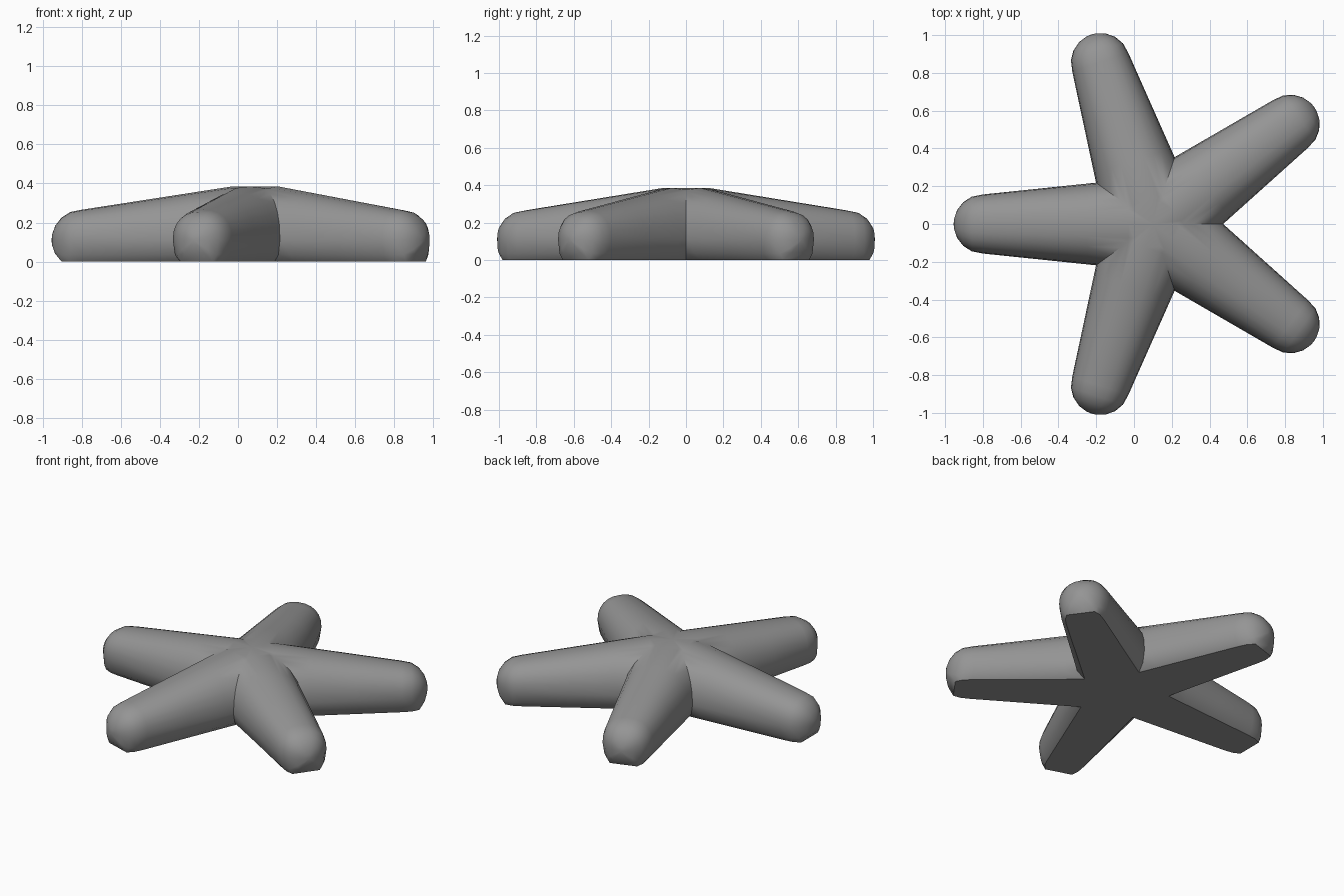
import bpy, bmesh
from math import sin, cos, radians, pi
from mathutils import Vector, Matrix

if "Cube" in bpy.data.objects:
    bpy.data.objects.remove(bpy.data.objects["Cube"])

ARMS = 5
AXIS_Z = 0.11      # height of the widest line of an arm
CAP_START, CAP_LENGTH = 0.90, 0.155
CENTRE = Vector((0.1, 0, 0))

grey = bpy.data.materials.new("grey")
grey.use_nodes = True
colour = (0.3, 0.3, 0.3, 1)
grey.diffuse_color = colour
grey.node_tree.nodes["Principled BSDF"].inputs["Base Color"].default_value = colour


def section(r, scale=1.0):
    """Domed cross-section with a flat underside, at distance r along an arm."""
    base = min(r, CAP_START)
    w = (0.25 - 0.104 * base) * scale
    h = (0.385 - 0.155 * max(0, base - 0.13) - AXIS_Z) * scale
    low = AXIS_Z * min(1, 1.35 * scale)
    half = [(0.74, -1), (0.92, -0.68)]
    points = [(w * a, AXIS_Z + low * b) for a, b in half]
    for i in range(13):
        t = pi * i / 12
        c, s = cos(t), sin(t)
        y = w * abs(c) ** 0.87 * (1 if c >= 0 else -1)
        points.append((y, AXIS_Z + h * max(0, s) ** 0.87))
    points += [(-w * a, AXIS_Z + low * b) for a, b in reversed(half)]
    return [Vector((r, y, z)) for y, z in points]


# One arm, lofted from its base to a rounded tip
bm = bmesh.new()
stations = [(r, 1.0) for r in (-0.1, 0.13, 0.35, 0.62)]
for angle in (0, 22, 42, 62, 80):
    a = radians(angle)
    stations.append((CAP_START + CAP_LENGTH * sin(a), cos(a)))
rings = [[bm.verts.new(p) for p in section(r, s)] for r, s in stations]
for one, two in zip(rings, rings[1:]):
    for i in range(len(one)):
        j = (i + 1) % len(one)
        bm.faces.new((one[i], two[i], two[j], one[j]))
tip = bm.verts.new((CAP_START + CAP_LENGTH, 0, AXIS_Z))
last = rings[-1]
for i in range(len(last)):
    bm.faces.new((last[i], tip, last[(i + 1) % len(last)]))

# Trim the arm to its wedge so neighbouring arms meet in a clean valley
for side in (1, -1):
    a = radians(36)
    bmesh.ops.bisect_plane(bm, geom=bm.verts[:] + bm.edges[:] + bm.faces[:],
                           plane_co=(0, 0, 0), plane_no=(-sin(a), side * cos(a), 0),
                           clear_outer=True)

# Repeat the arm around the centre and weld the seams
wedge = bm.verts[:] + bm.edges[:] + bm.faces[:]
for k in range(1, ARMS):
    copy = bmesh.ops.duplicate(bm, geom=wedge)["geom"]
    verts = [v for v in copy if isinstance(v, bmesh.types.BMVert)]
    bmesh.ops.rotate(bm, verts=verts, cent=(0, 0, 0),
                     matrix=Matrix.Rotation(2 * pi * k / ARMS, 3, "Z"))
bmesh.ops.rotate(bm, verts=bm.verts[:], cent=(0, 0, 0), matrix=Matrix.Rotation(pi, 3, "Z"))
bmesh.ops.translate(bm, verts=bm.verts[:], vec=CENTRE)
bmesh.ops.remove_doubles(bm, verts=bm.verts[:], dist=0.0005)
bmesh.ops.recalc_face_normals(bm, faces=bm.faces[:])

mesh = bpy.data.meshes.new("starfish_body")
bm.to_mesh(mesh)
bm.free()
mesh.materials.append(grey)
body = bpy.data.objects.new("starfish_body", mesh)
bpy.context.collection.objects.link(body)
bpy.context.view_layer.objects.active = body
body.select_set(True)
bpy.ops.object.shade_smooth_by_angle(angle=radians(40))
